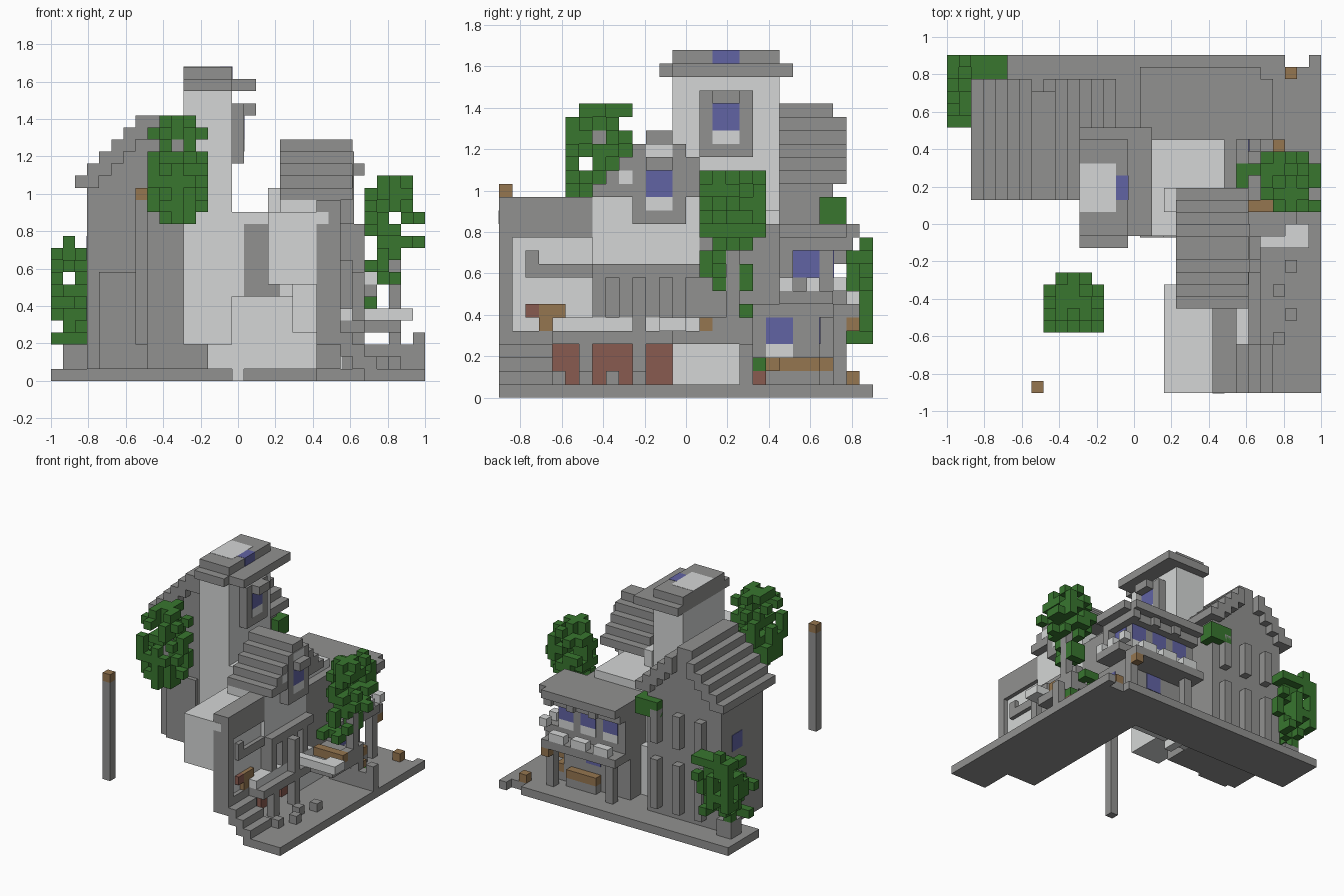
import bpy
import bmesh
import random
from mathutils import Vector

random.seed(4)
U = 2 / 31                      # one block
CENTRE = Vector((15.5, 14, 0))  # block grid origin

if "Cube" in bpy.data.objects:
    bpy.data.objects.remove(bpy.data.objects["Cube"], do_unlink=True)


def colour(name, r, g, b):
    mat = bpy.data.materials.new(name)
    mat.use_nodes = True
    mat.diffuse_color = (r, g, b, 1)
    shader = mat.node_tree.nodes["Principled BSDF"]
    shader.inputs["Base Color"].default_value = (r, g, b, 1)
    shader.inputs["Roughness"].default_value = 0.9
    return mat


stone = colour("stone grey", .285, .285, .28)
plaster = colour("pale plaster", .66, .675, .67)
leaf = colour("leaf green", .04, .18, .028)
glass = colour("window blue", .12, .125, .37)
wood = colour("wood brown", .3, .18, .08)
brick = colour("brick red", .25, .105, .08)


def finish(name, bm, mat):
    mesh = bpy.data.meshes.new(name)
    bm.to_mesh(mesh)
    bm.free()
    mesh.materials.append(mat)
    obj = bpy.data.objects.new(name, mesh)
    bpy.context.collection.objects.link(obj)


def part(name, mat, x, y, z):
    """Box spanning ranges of blocks."""
    bm = bmesh.new()
    bmesh.ops.create_cube(bm, size=1)
    for v in bm.verts:
        corner = Vector([r[0] if c < 0 else r[1] for c, r in zip(v.co, (x, y, z))])
        v.co = (corner - CENTRE) * U
    finish(name, bm, mat)


def foliage(name, cells):
    """Block cluster showing only its outer faces."""
    bm = bmesh.new()
    for cell in cells:
        for axis in range(3):
            for side in (-1, 1):
                step = [0, 0, 0]
                step[axis] = side
                if tuple(c + s for c, s in zip(cell, step)) in cells:
                    continue
                n = Vector(step) / 2
                a, b = Vector((0, 0, 0)), Vector((0, 0, 0))
                a[(axis + 1) % 3] = .5
                b[(axis + 2) % 3] = .5 * side
                mid = Vector(cell) + Vector((.5, .5, .5)) + n - CENTRE
                loop = (mid - a - b, mid + a - b, mid + a + b, mid - a + b)
                bm.faces.new([bm.verts.new(p * U) for p in loop])
    bmesh.ops.remove_doubles(bm, verts=bm.verts, dist=U / 100)
    finish(name, bm, leaf)


def crown(x, y, z, keep):
    """Ragged rounded cluster of cells inside a box of blocks."""
    cells = set()
    for i in range(*x):
        for j in range(*y):
            for k in range(*z):
                d = sum(((c + .5 - (r[0] + r[1]) / 2) / ((r[1] - r[0]) / 2)) ** 2
                        for c, r in zip((i, j, k), (x, y, z)))
                if d < 1.45 and random.random() < keep:
                    cells.add((i, j, k))
    return cells


# Base and stairs
part("base_back", stone, x=(0, 28), y=(22, 28), z=(0, 1))
part("base_back_corner", stone, x=(28, 31), y=(22, 27), z=(0, 1))
part("base_corner_tip", stone, x=(30, 31), y=(27, 28), z=(0, 1))
part("base_side", stone, x=(22, 31), y=(4, 22), z=(0, 1))
part("base_front", stone, x=(26, 31), y=(0, 4), z=(0, 1))
for n in range(3):
    part("front_step", stone, x=(25 - n, 27 - n), y=(0, 4), z=(n + 1, n + 2))
part("stair_landing", stone, x=(22, 24), y=(0, 4), z=(3, 5))
part("stair_wall", stone, x=(22, 24), y=(3, 4), z=(1, 3))

# Tower with cap and window
part("tower_body", plaster, x=(11, 15), y=(13, 21), z=(3, 24))
part("tower_foot", plaster, x=(13, 15), y=(20, 22), z=(1, 3))
part("tower_eave", stone, x=(11, 15), y=(12, 22), z=(24, 25))
part("tower_eave_side", stone, x=(15, 17), y=(13, 22), z=(24, 25))
part("tower_cap", stone, x=(11, 15), y=(13, 21), z=(25, 26))
part("cap_panel", plaster, x=(11, 14), y=(15, 19), z=(26, 26.03))
part("cap_skylight", glass, x=(14, 15.03), y=(16, 18), z=(25, 26.03))
part("tower_window_frame", stone, x=(15, 16), y=(15, 19), z=(18, 23))
part("tower_window_hood", stone, x=(16, 17), y=(16, 18), z=(22, 23))
part("tower_window", glass, x=(16, 16.03), y=(16, 18), z=(20, 22))
part("tower_window_sill", plaster, x=(16, 16.03), y=(16, 18), z=(19, 20))

# Gabled wing with stepped roof
part("wing_body", stone, x=(3, 13), y=(17, 25), z=(1, 16))
for n in range(5):
    part("wing_gable", stone, x=(4 + n, 12 - n), y=(17, 25), z=(16 + n, 17 + n))
    for left in (2 + n, 13 - n):
        part("wing_roof_step", stone, x=(left, left + 1), y=(16, 26), z=(15 + n if n else 16, 17 + n))
part("wing_ridge", stone, x=(7, 9), y=(16, 25), z=(20, 22))
for n in range(3):
    for bottom, height in ((2, 6), (10, 4)):
        part("wing_pilaster", stone, x=(5 + n * 3, 6 + n * 3), y=(25, 26), z=(bottom, bottom + height))
part("wing_front_panel", stone, x=(4, 8), y=(16.5, 17), z=(1, 9))
for bottom in (5, 10):
    part("wing_window", glass, x=(2.94, 3), y=(21, 23), z=(bottom, bottom + 2))
part("wing_low_wall", stone, x=(1, 3), y=(24, 26), z=(1, 3))

# Main hall, open below
part("hall_core", plaster, x=(15, 23), y=(13, 21), z=(7, 14))
part("hall_back_wall", plaster, x=(15, 23), y=(20, 22), z=(1, 7))
part("hall_foot", plaster, x=(15, 16), y=(20, 22), z=(0, 1))
part("hall_front_panel", stone, x=(16, 18), y=(12.9, 13), z=(7, 13))
part("hall_front_sill", stone, x=(18, 19), y=(12.9, 13), z=(7, 8))
part("hall_side_wall", stone, x=(22, 24), y=(15, 21), z=(1, 13))
part("hall_upper", plaster, x=(19, 24), y=(7, 15), z=(10, 15))
part("hall_middle", stone, x=(20, 24), y=(7, 15), z=(5, 10))
part("hall_cornice", stone, x=(24, 25), y=(7, 15), z=(9, 10))
part("end_cornice", stone, x=(23, 24), y=(2, 7), z=(9, 10))
part("hall_lower", plaster, x=(20, 23), y=(4, 13), z=(4, 9))
for n in range(4):
    part("hall_pilaster", stone, x=(24, 25), y=(7 + n * 2, 8 + n * 2), z=(6, 9))

# Dormer with stepped roof and window
for n in range(5):
    part("dormer_roof_step", stone, x=(19, 25), y=(7 + n, 17 - n), z=(15 + n, 16 + n))
part("dormer_back_wall", plaster, x=(18, 19), y=(15, 17), z=(14, 16))
part("dormer_frame", stone, x=(24, 25.1), y=(10, 14), z=(13, 19))
part("dormer_hood", stone, x=(25, 26), y=(11, 13), z=(17, 18))
part("dormer_window", glass, x=(25.1, 25.13), y=(11, 13), z=(15, 17))
part("dormer_sill", plaster, x=(25.1, 25.13), y=(11, 13), z=(14, 15))
part("dormer_crest", plaster, x=(25.1, 25.13), y=(11, 13), z=(18, 19))
part("dormer_side_light", plaster, x=(25, 25.03), y=(9, 10), z=(16, 17))

# Front end block
part("end_block", plaster, x=(18, 22), y=(0, 9), z=(8, 14))
part("end_parapet", stone, x=(22, 24), y=(0, 7), z=(12, 15))
part("end_upper_wall", plaster, x=(22, 23.5), y=(1, 7), z=(9, 12))
part("end_front_wall", stone, x=(22, 24), y=(0, 1), z=(5, 12))
part("end_front_trim", plaster, x=(22, 23), y=(-.03, 0), z=(13, 14))
part("end_lower_wall", plaster, x=(22, 23.5), y=(1, 7), z=(5, 9))
part("end_bracket", stone, x=(23.5, 24), y=(2, 3), z=(10, 11))
part("end_crate", wood, x=(23.5, 24), y=(3, 5), z=(6, 7))
part("end_barrel", wood, x=(23.5, 24), y=(3, 4), z=(5, 6))
part("end_flower_box", brick, x=(23.5, 24), y=(2, 3), z=(6, 7))

# Side arcade with ledge, posts and doors
part("arcade_slab", stone, x=(22, 26), y=(4, 13), z=(4, 5))
part("arcade_ledge", plaster, x=(23.5, 25), y=(4, 15), z=(5, 6))
part("arcade_wall", stone, x=(22, 23), y=(4, 13), z=(1, 4))
part("arcade_doorway", plaster, x=(22, 24.2), y=(13, 18), z=(1, 4))
for start, end in ((4, 6), (7, 10), (11, 13)):
    part("arcade_door", brick, x=(23, 23.5), y=(start, end), z=(1, 4))
for start, top in ((6, 4), (10, 9)):
    part("arcade_post", stone, x=(25, 26), y=(start, start + 1), z=(1, top))
for n in range(4):
    part("garden_stone", stone, x=(27 + n % 2, 28 + n % 2), y=(4 + n * 2, 5 + n * 2), z=(1, 2))

# Side balcony and garden wall
part("balcony_slab", stone, x=(24, 29), y=(13, 19), z=(4, 5))
part("balcony_front_rail", plaster, x=(25, 30), y=(12, 13), z=(5, 6))
part("balcony_rail_end", plaster, x=(28, 30), y=(13, 14), z=(5, 6))
part("balcony_bench", wood, x=(25, 29), y=(15, 16), z=(5, 6))
part("balcony_side_rail", stone, x=(28, 29), y=(16, 19), z=(5, 6))
part("garden_wall", stone, x=(25, 31), y=(18, 19), z=(1, 3))
part("garden_wall_pier", stone, x=(30, 31), y=(18, 19), z=(3, 4))
part("garden_wall_post", stone, x=(28, 29), y=(18, 19), z=(3, 4))
part("plant_pot", brick, x=(29, 30), y=(19, 20), z=(1, 2))
foliage("pot_plant", {(29, 19, 2)})
part("side_bench", wood, x=(25, 26), y=(21, 24), z=(2, 3))
part("side_bench_end", wood, x=(27, 28), y=(20, 21), z=(2, 3))
part("side_bench_base", stone, x=(25, 26), y=(20, 24), z=(1, 2))

# Back wing with roof, windows and balcony
part("back_body", stone, x=(16, 25), y=(21, 25), z=(6, 12))
part("back_ground_floor", stone, x=(16, 25), y=(21, 24), z=(1, 6))
part("back_corner_column", stone, x=(25, 26), y=(21, 22), z=(7, 12))
part("back_roof", stone, x=(16, 26), y=(21, 27), z=(12, 13))
part("back_roof_side", stone, x=(26, 27), y=(21, 26), z=(12, 13))
part("back_cornice", stone, x=(16, 26), y=(21, 26), z=(11, 12))
part("back_balcony_floor", stone, x=(16, 26), y=(25, 27), z=(6, 7))
part("back_side_ledge", stone, x=(25, 27), y=(21, 25), z=(7, 8))
for n in range(3):
    x = 17 + n * 3
    part("back_window", glass, x=(x, x + 2), y=(25, 25.06), z=(9, 11))
    part("back_window_sill", plaster, x=(x, x + 2), y=(25, 25.06), z=(8, 9))
    part("back_rail", plaster, x=(x, x + 2), y=(26, 27), z=(7, 8))
    part("back_bracket", stone, x=(x + 2, x + 3), y=(26, 26.5), z=(11, 12))
    part("back_rail_end", plaster, x=(26, 27), y=(21 + n * 2, 22 + n * 2), z=(8, 9))
for x in (17, 25):
    part("back_post", stone, x=(x, x + 1), y=(25, 26), z=(1, 6))
part("back_lower_window", glass, x=(20, 22), y=(24, 24.06), z=(4, 6))
part("back_bench", wood, x=(20, 24), y=(24, 25), z=(2, 3))
part("back_bench_base", stone, x=(20, 24), y=(24, 25), z=(1, 2))
part("side_window", glass, x=(25, 25.06), y=(22, 24), z=(9, 11))
part("side_lower_window", glass, x=(25, 25.06), y=(20, 22), z=(4, 6))
part("side_lower_sill", plaster, x=(25, 25.06), y=(20, 22), z=(3, 4))
part("side_lower_frame", stone, x=(24, 25), y=(19, 21), z=(1, 7))
part("side_flower_box", brick, x=(26, 27), y=(21, 22), z=(8, 9))
part("hanging_crate", wood, x=(25, 26), y=(26, 27), z=(5, 6))
part("yard_crate", wood, x=(28, 29), y=(26, 27), z=(1, 2))

# Lamp post
part("lamp_post", stone, x=(7, 8), y=(0, 1), z=(3, 15))
part("lamp_head", wood, x=(7, 8), y=(0, 1), z=(15, 16))

# Trees and climbing plants
part("front_tree_trunk", stone, x=(10, 11), y=(7, 8), z=(14, 20))
foliage("front_tree_leaves", crown((8, 13), (5, 10), (13, 22), .47))
part("side_tree_trunk", stone, x=(28, 29), y=(17, 18), z=(5, 12))
foliage("side_tree_leaves", crown((26, 31), (15, 20), (11, 17), .55))
foliage("side_tree_branch", crown((24, 27), (17, 19), (6, 7), .9))
foliage("hanging_leaves", crown((26, 29), (15, 20), (8, 11), .25))
foliage("corner_vine", crown((0, 5), (26, 28), (4, 12), .6))
foliage("corner_vine_side", crown((0, 3), (22, 26), (3, 10), .4))
foliage("wall_vine", {(i, 25, k) for i in (11, 12, 13) for k in (13, 14)} | {(13, 24, 13), (13, 24, 14)})
